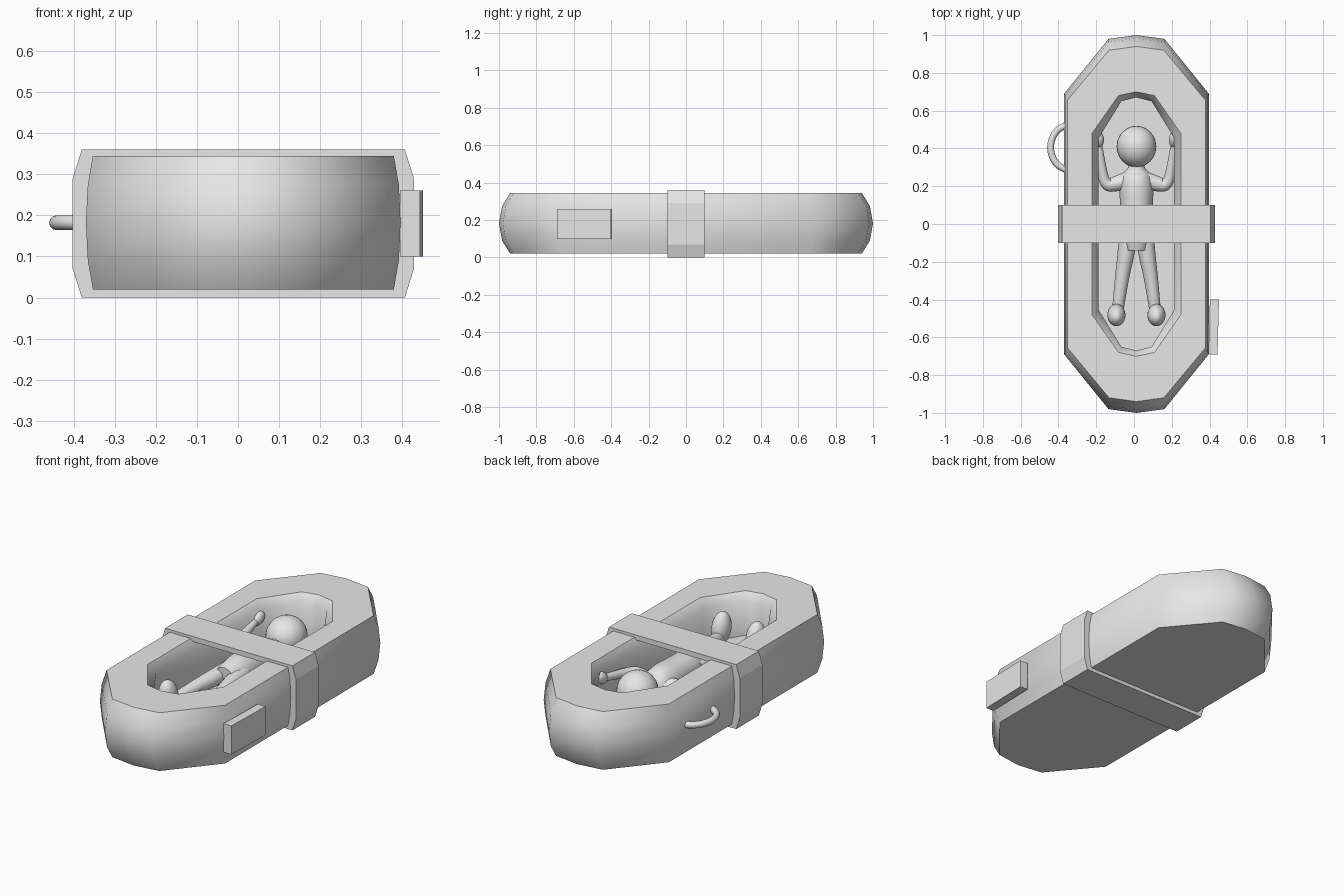
import bpy, bmesh, math
from mathutils import Vector

cube = bpy.data.objects.get("Cube")
if cube:
    bpy.data.objects.remove(cube, do_unlink=True)

CX = 0.013    # centre line of the raft
MID = 0.182   # middle height of the raft

grey = bpy.data.materials.new("light_grey")
grey.use_nodes = True
grey.diffuse_color = (0.8, 0.8, 0.8, 1)
grey.node_tree.nodes["Principled BSDF"].inputs["Base Color"].default_value = (0.8, 0.8, 0.8, 1)


def finish(obj, angle=50):
    obj.data.materials.clear()
    obj.data.materials.append(grey)
    bpy.ops.object.select_all(action='DESELECT')
    obj.select_set(True)
    bpy.context.view_layer.objects.active = obj
    bpy.ops.object.shade_smooth_by_angle(angle=math.radians(angle))
    return obj


def from_bmesh(name, bm, angle=50):
    bmesh.ops.recalc_face_normals(bm, faces=bm.faces)
    mesh = bpy.data.meshes.new(name)
    bm.to_mesh(mesh)
    bm.free()
    obj = bpy.data.objects.new(name, mesh)
    bpy.context.collection.objects.link(obj)
    return finish(obj, angle)


def bridge(bm, a, b):
    n = len(a)
    for i in range(n):
        bm.faces.new((a[i], a[(i + 1) % n], b[(i + 1) % n], b[i]))


def outline(side, corner, tip_x, tip_y, end):
    """Long ten-sided outline, from one quarter."""
    half = [(side, corner), (tip_x, tip_y), (0, end), (-tip_x, tip_y), (-side, corner)]
    return half + [(-x, -y) for x, y in half]


def tube(name, points, angle=60):
    """Smooth tapered tube through (x, y, z, radius) points."""
    curve = bpy.data.curves.new(name, 'CURVE')
    curve.dimensions = '3D'
    curve.bevel_depth = 1
    curve.bevel_resolution = 4
    curve.use_fill_caps = True
    spline = curve.splines.new('NURBS')
    spline.points.add(len(points) - 1)
    for p, (x, y, z, r) in zip(spline.points, points):
        p.co = (x, y, z, 1)
        p.radius = r
    spline.order_u = 3
    spline.use_endpoint_u = True
    spline.resolution_u = 6
    obj = bpy.data.objects.new(name, curve)
    bpy.context.collection.objects.link(obj)
    bpy.ops.object.select_all(action='DESELECT')
    obj.select_set(True)
    bpy.context.view_layer.objects.active = obj
    bpy.ops.object.convert(target='MESH')
    return finish(bpy.context.view_layer.objects.active, angle)


def ball(name, loc, size, tilt=(0, 0, 0)):
    bpy.ops.mesh.primitive_uv_sphere_add(segments=24, ring_count=14, radius=1,
                                         location=loc, rotation=tilt)
    obj = bpy.context.object
    obj.name = name
    obj.scale = size
    return finish(obj, 60)


# Raft hull: bulging outer wall, flat rim, sloped lip and sunken floor
rim = (0.366, 0.655, 0.145, 0.92, 0.94)
belly = (0.383, 0.69, 0.148, 0.98, 1.0)
shoulder = [r + (b - r) * 0.72 for r, b in zip(rim, belly)]
mouth = (0.235, 0.48, 0.095, 0.68, 0.70)
well = (0.20, 0.455, 0.08, 0.65, 0.67)
sections = [(0.02, rim), (0.09, shoulder), (MID, belly), (0.275, shoulder),
            (0.345, rim), (0.345, mouth), (0.30, well), (0.11, well)]
bm = bmesh.new()
rings = [[bm.verts.new((CX + x, y, z)) for x, y in outline(*dims)] for z, dims in sections]
for lower, upper in zip(rings, rings[1:]):
    bridge(bm, lower, upper)
bm.faces.new(rings[0])
bm.faces.new(rings[-1])
from_bmesh("raft_hull", bm)

# Strap: closed band round the middle of the raft
half = [(0.393, 0.0), (0.415, 0.07), (0.415, 0.29), (0.393, 0.36)]
outer = half + [(-x, z) for x, z in reversed(half)]
inner = [(x * 0.91, MID + (z - MID) * 0.84) for x, z in outer]
bm = bmesh.new()
loops = [[bm.verts.new((CX + x, y, z)) for x, z in prof]
         for prof, y in ((outer, -0.1), (outer, 0.1), (inner, 0.1), (inner, -0.1))]
for i in range(4):
    bridge(bm, loops[i], loops[(i + 1) % 4])
from_bmesh("strap", bm, 15)

# Side box, turned slightly
bpy.ops.mesh.primitive_cube_add(size=1, location=(0.422, -0.545, 0.18))
box = bpy.context.object
box.name = "side_box"
box.scale = (0.048, 0.29, 0.16)
box.rotation_euler.z = math.radians(-1.5)
finish(box, 30)

# Carrying handle
arc = []
for i in range(9):
    a = math.radians(100 + 20 * i)
    arc.append((-0.335 + 0.108 * math.cos(a), 0.405 + 0.122 * math.sin(a), MID, 0.018))
tube("handle", arc)

# Lying figure: head, torso, raised arms, legs with upturned feet
ball("head", (CX, 0.41, 0.23), (0.105, 0.11, 0.105))
tube("torso", [(CX, -0.14, 0.2, 0.06), (CX, -0.06, 0.2, 0.085), (CX, 0.08, 0.2, 0.085),
               (CX, 0.2, 0.2, 0.092), (CX, 0.27, 0.2, 0.075), (CX, 0.3, 0.21, 0.035),
               (CX, 0.37, 0.22, 0.035)])
for side, s in (("left", 1), ("right", -1)):
    tube(side + "_arm", [(CX + s * 0.04, 0.23, 0.2, 0.05), (CX + s * 0.10, 0.215, 0.2, 0.042),
                         (CX + s * 0.165, 0.20, 0.21, 0.032), (CX + s * 0.185, 0.30, 0.23, 0.024),
                         (CX + s * 0.20, 0.42, 0.25, 0.019)])
    ball(side + "_hand", (CX + s * 0.198, 0.445, 0.26), (0.026, 0.045, 0.032),
         (math.radians(25), 0, 0))
    tube(side + "_leg", [(CX + s * 0.04, -0.04, 0.2, 0.05), (CX + s * 0.055, -0.16, 0.195, 0.045),
                         (CX + s * 0.08, -0.30, 0.185, 0.036), (CX + s * 0.10, -0.47, 0.17, 0.03)])
    ball(side + "_foot", (CX + s * 0.106, -0.482, 0.21), (0.048, 0.058, 0.088),
         (math.radians(12), 0, 0))
